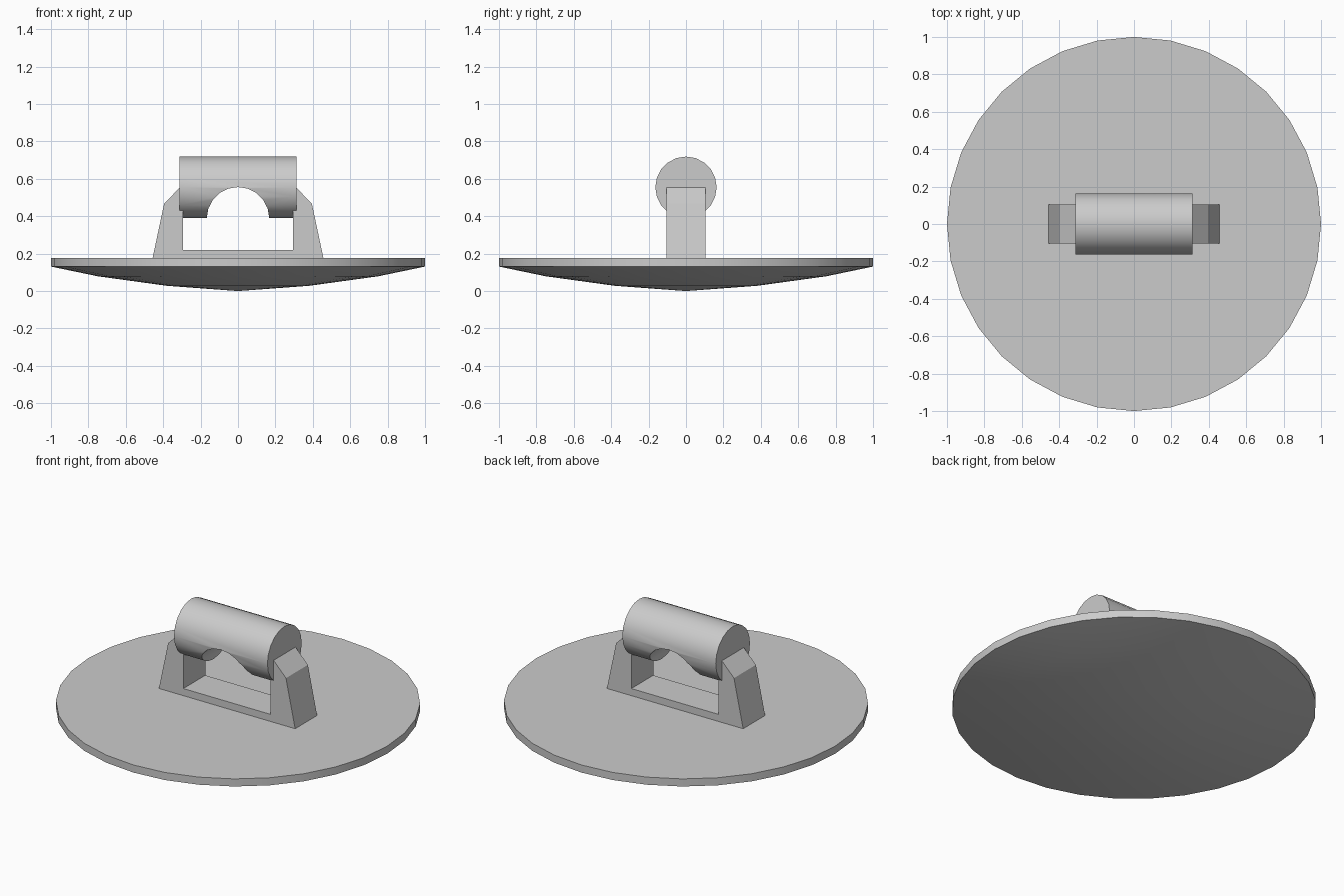
import bpy, bmesh, math
from mathutils import Matrix

if "Cube" in bpy.data.objects:
    bpy.data.objects.remove(bpy.data.objects["Cube"])

grey = bpy.data.materials.new("plain grey")
grey.diffuse_color = (0.6, 0.6, 0.6, 1)
grey.use_nodes = True
grey.node_tree.nodes["Principled BSDF"].inputs["Base Color"].default_value = grey.diffuse_color


def make(name, bm, smooth=False):
    bmesh.ops.recalc_face_normals(bm, faces=bm.faces[:])
    me = bpy.data.meshes.new(name)
    bm.to_mesh(me)
    bm.free()
    me.materials.append(grey)
    ob = bpy.data.objects.new(name, me)
    bpy.context.collection.objects.link(ob)
    if smooth:
        smooth_shade(ob)
    return ob


def smooth_shade(ob):
    bpy.ops.object.select_all(action='DESELECT')
    ob.select_set(True)
    bpy.context.view_layer.objects.active = ob
    bpy.ops.object.shade_smooth_by_angle(angle=math.radians(35))


def cylinder(name, radius, length, sides, centre, axis):
    bm = bmesh.new()
    bmesh.ops.create_cone(bm, cap_ends=True, segments=sides, radius1=radius,
                          radius2=radius, depth=length)
    rot = Matrix.Rotation(math.pi / 2, 4, 'Y' if axis == 'X' else 'X')
    bm.transform(Matrix.Translation(centre) @ rot)
    return make(name, bm)


# Shallow domed disc with a flat top and a thin rim
TOP = 0.177
bm = bmesh.new()
profile = [(0, 0), (0.38, 0.028), (0.75, 0.079), (1, 0.131), (1, TOP), (0, TOP)]
verts = [bm.verts.new((r, 0, z)) for r, z in profile]
edges = [bm.edges.new(pair) for pair in zip(verts, verts[1:])]
bmesh.ops.spin(bm, geom=verts + edges, cent=(0, 0, 0), axis=(0, 0, 1),
               angle=2 * math.pi, steps=32)
bmesh.ops.remove_doubles(bm, verts=bm.verts[:], dist=0.0005)
make("domed_disc", bm, smooth=True)

# U-shaped bracket, extruded along y
half = [(0.457, TOP - 0.002), (0.395, 0.467), (0.31, 0.555), (0.293, 0.555), (0.293, 0.22)]
outline = half + [(-x, z) for x, z in reversed(half)]
bm = bmesh.new()
face = bm.faces.new([bm.verts.new((x, -0.105, z)) for x, z in outline])
res = bmesh.ops.extrude_face_region(bm, geom=[face])
bmesh.ops.translate(bm, vec=(0, 0.21, 0),
                    verts=[g for g in res["geom"] if isinstance(g, bmesh.types.BMVert)])
make("handle_bracket", bm)

# Round grip with an arched finger cutout through its underside
grip = cylinder("grip", 0.164, 0.626, 20, (-0.001, 0, 0.555), 'X')
cutter = cylinder("arch_cutter", 0.167, 0.6, 20, (0, 0, 0.389), 'Y')
mod = grip.modifiers.new("arch", 'BOOLEAN')
mod.operation = 'DIFFERENCE'
mod.solver = 'EXACT'
mod.object = cutter
bpy.context.view_layer.objects.active = grip
bpy.ops.object.modifier_apply(modifier=mod.name)
bpy.data.objects.remove(cutter)
smooth_shade(grip)
